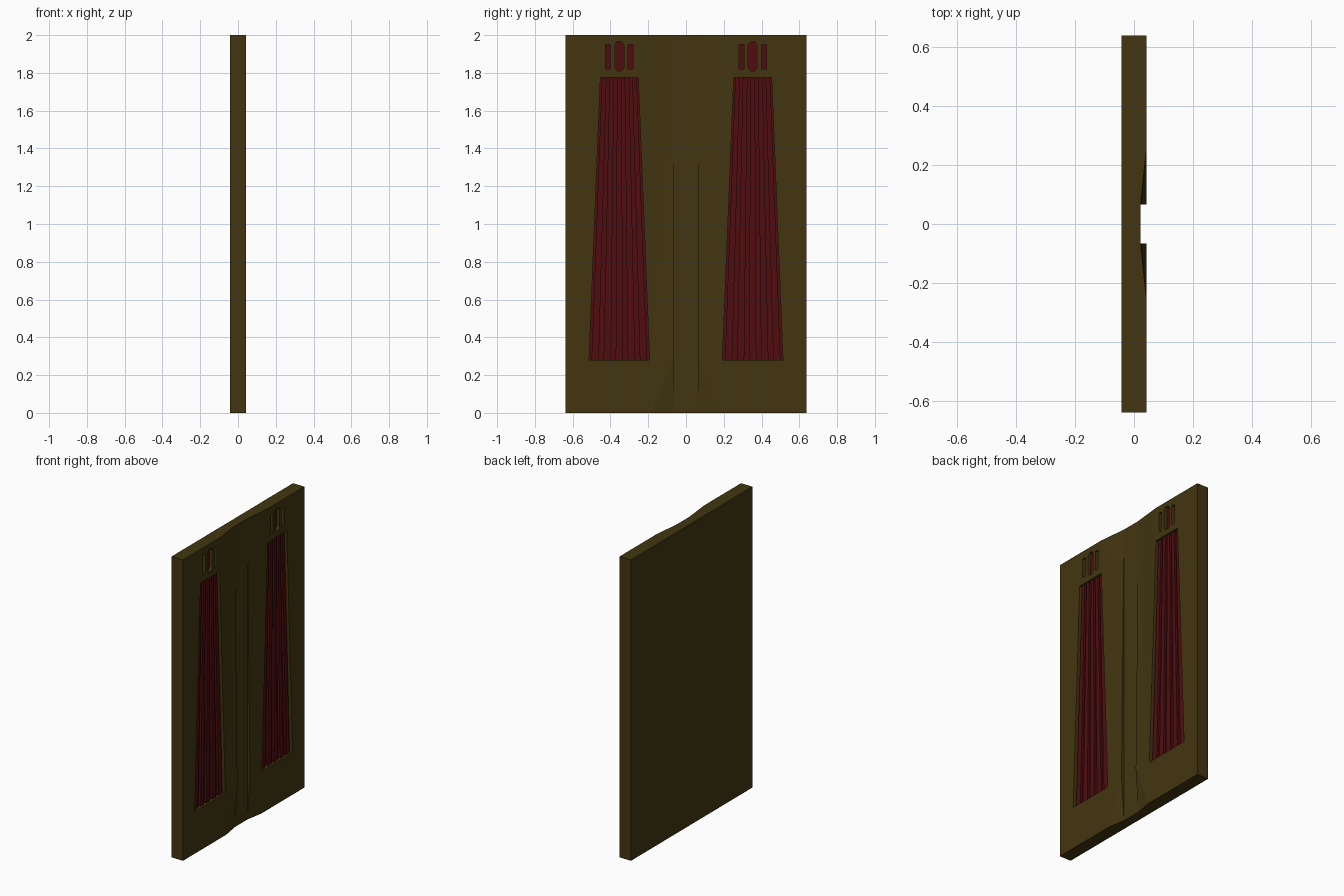
import bpy, bmesh

if "Cube" in bpy.data.objects:
    bpy.data.objects.remove(bpy.data.objects["Cube"])

def material(name, rgb):
    m = bpy.data.materials.new(name)
    m.diffuse_color = (*rgb, 1)
    m.use_nodes = True
    m.node_tree.nodes["Principled BSDF"].inputs["Base Color"].default_value = m.diffuse_color
    return m

OLIVE = material("dark olive", (0.055, 0.036, 0.005))
RED = material("deep red", (0.080, 0.004, 0.005))
FACE, BACK, HALF, FLOOR = 0.042, -0.042, 0.637, 0.022

def finish(bm, name, mat):
    bmesh.ops.recalc_face_normals(bm, faces=bm.faces)
    me = bpy.data.meshes.new(name)
    bm.to_mesh(me)
    bm.free()
    me.materials.append(mat)
    ob = bpy.data.objects.new(name, me)
    bpy.context.collection.objects.link(ob)
    return ob

def prism(bm, outline, x0, x1):
    """Extrude a (y, z) outline along x."""
    a = [bm.verts.new((x0, y, z)) for y, z in outline]
    b = [bm.verts.new((x1, y, z)) for y, z in outline]
    bm.faces.new(a)
    bm.faces.new(b)
    n = len(a)
    for i in range(n):
        bm.faces.new((a[i], a[(i + 1) % n], b[(i + 1) % n], b[i]))

# Wall panel: horizontal rings, with a central channel and tapering cheeks
rows = [(0, 0.185, FLOOR), (0.29, 0.185, FACE), (1.775, 0.25, 0.0246), (2, 0.25, FLOOR)]
bm = bmesh.new()
rings = []
for z, yb, xa in rows:
    half = [(FLOOR, 0.066), (xa, 0.066), (FACE, yb), (FACE, HALF), (BACK, HALF)]
    pts = [(x, -y) for x, y in reversed(half)] + half
    rings.append([bm.verts.new((x, y, z)) for x, y in pts])
for lo, hi in zip(rings, rings[1:]):
    for i in range(len(lo)):
        j = (i + 1) % len(lo)
        bm.faces.new((lo[i], lo[j], hi[j], hi[i]))
bm.faces.new(rings[0])
bm.faces.new(rings[-1])
bmesh.ops.remove_doubles(bm, verts=bm.verts, dist=1e-5)
bmesh.ops.triangulate(bm, faces=bm.faces)
panel = finish(bm, "wall_panel", OLIVE)

# Openings: tall tapered bay and three small slots above it
MID, Z0, Z1 = 0.353, 0.28, 1.775
W0, W1 = 0.16, 0.1

def strip(s, u0, u1):
    """Tapered strip of the bay; u runs from -1 to 1 across its width."""
    return [(s * (MID + u * w), z) for u, w, z in
            ((u0, W0, Z0), (u1, W0, Z0), (u1, W1, Z1), (u0, W1, Z1))]

def slots(s):
    c = s * MID
    out = [[(c - 0.024, 1.83), (c - 0.012, 1.81), (c + 0.012, 1.81), (c + 0.024, 1.83),
            (c + 0.024, 1.945), (c + 0.012, 1.965), (c - 0.012, 1.965), (c - 0.024, 1.945)]]
    for d in (-0.059, 0.059):
        out.append([(c + d - 0.013, 1.82), (c + d + 0.013, 1.82),
                    (c + d + 0.013, 1.95), (c + d - 0.013, 1.95)])
    return out

bm = bmesh.new()
for s in (-1, 1):
    for outline in [strip(s, -1, 1)] + slots(s):
        prism(bm, outline, 0.01, 0.08)
cutter = finish(bm, "opening_cutter", OLIVE)
cutter.hide_render = True
mod = panel.modifiers.new("openings", 'BOOLEAN')
mod.operation, mod.solver, mod.object = 'DIFFERENCE', 'EXACT', cutter
bpy.context.view_layer.objects.active = panel
bpy.ops.object.modifier_apply(modifier=mod.name)
bpy.data.objects.remove(cutter)

# Red ribbed inserts and slot floors
RIBS = 5
for s, side in ((-1, "left"), (1, "right")):
    bm = bmesh.new()
    prism(bm, strip(s, -1, 1), 0.008, 0.015)
    pitch = 2 / RIBS
    for i in range(RIBS):
        u = -1 + (i + 0.5) * pitch
        prism(bm, strip(s, u - 0.3 * pitch, u + 0.3 * pitch), 0.014, 0.029)
    finish(bm, side + "_ribbed_insert", RED)
    bm = bmesh.new()
    for outline in slots(s):
        prism(bm, outline, 0.008, 0.02)
    finish(bm, side + "_slot_floors", RED)
